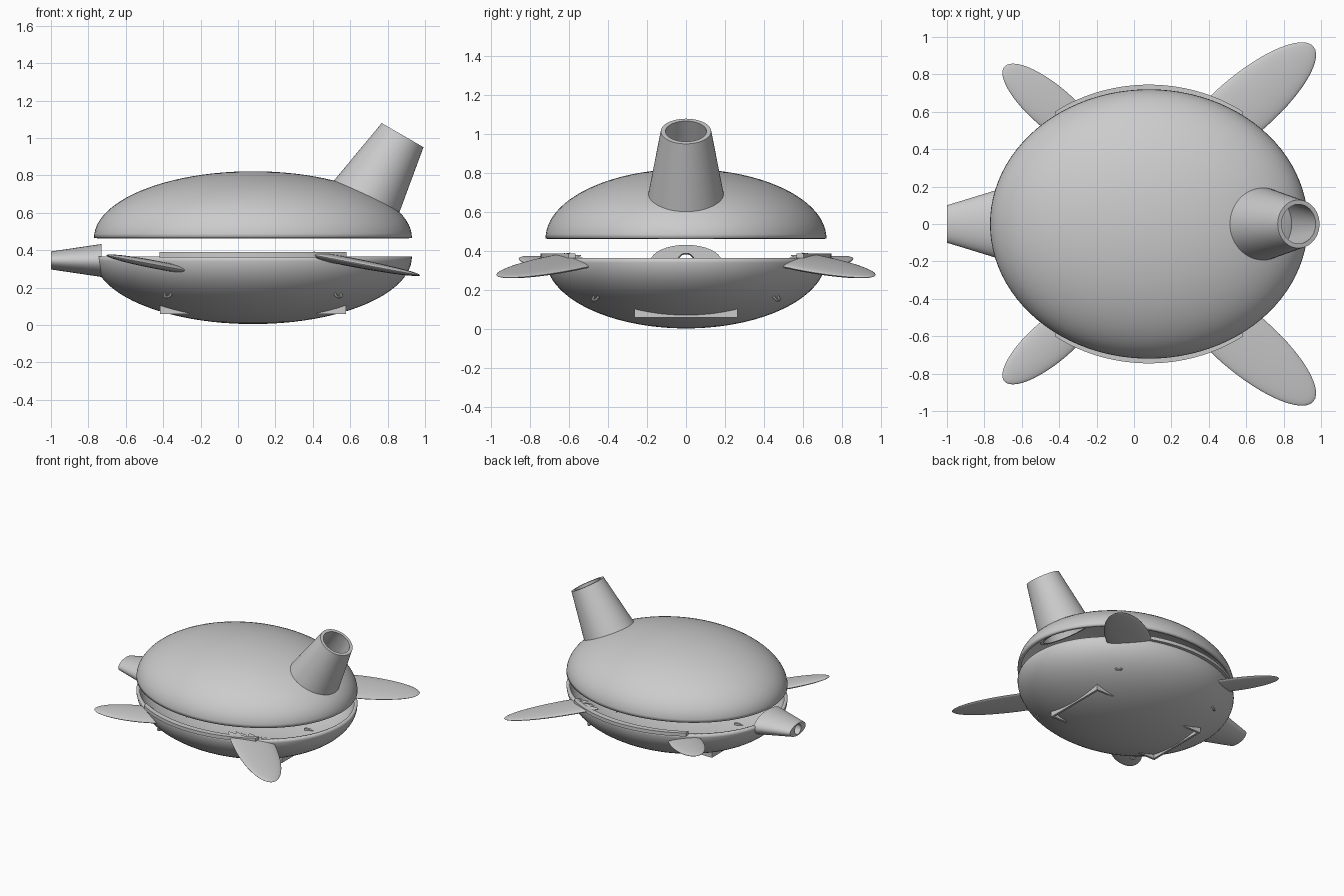
import bpy, bmesh, math
from mathutils import Matrix, Vector

cube = bpy.data.objects.get("Cube")
if cube:
    bpy.data.objects.remove(cube, do_unlink=True)

grey = bpy.data.materials.new("plain grey")
grey.use_nodes = True
grey.diffuse_color = (0.6, 0.6, 0.6, 1)
grey.node_tree.nodes["Principled BSDF"].inputs["Base Color"].default_value = (0.6, 0.6, 0.6, 1)

CX, RX, RY = 0.08, 0.85, 0.72   # body centre and radii


def finish(name, bm, angle=35):
    bmesh.ops.recalc_face_normals(bm, faces=bm.faces)
    mesh = bpy.data.meshes.new(name)
    bm.to_mesh(mesh)
    bm.free()
    mesh.materials.append(grey)
    obj = bpy.data.objects.new(name, mesh)
    bpy.context.collection.objects.link(obj)
    bpy.ops.object.select_all(action='DESELECT')
    bpy.context.view_layer.objects.active = obj
    obj.select_set(True)
    bpy.ops.object.shade_smooth_by_angle(angle=math.radians(angle))
    return obj


def sphere(segments=64, rings=32):
    bm = bmesh.new()
    bmesh.ops.create_uvsphere(bm, u_segments=segments, v_segments=rings, radius=1)
    return bm


def half_shell(name, side, z, height):
    bm = sphere(96, 48)
    bmesh.ops.delete(bm, geom=[v for v in bm.verts if v.co.z * side < -0.001], context='VERTS')
    bmesh.ops.transform(bm, verts=bm.verts, matrix=Matrix.Translation((CX, 0, z))
                        @ Matrix.Diagonal((RX, RY, height, 1)))
    obj = finish(name, bm)
    solid = obj.modifiers.new("wall", 'SOLIDIFY')
    solid.thickness = 0.025
    solid.offset = -1


def tube(name, matrix, rings, count=64):
    """Closed loop of (y radius, x radius, height) sections: outside up, inside down."""
    bm = bmesh.new()
    loops = []
    for ra, rb, h in rings:
        loops.append([bm.verts.new(matrix @ Vector((ra * math.cos(t), rb * math.sin(t), h)))
                      for t in (math.tau * i / count for i in range(count))])
    for a, b in zip(loops, loops[1:] + loops[:1]):
        for i in range(count):
            j = (i + 1) % count
            bm.faces.new((a[i], a[j], b[j], b[i]))
    return finish(name, bm)


def fin(name, centre, angle, radii):
    bm = sphere(48, 24)
    bmesh.ops.transform(bm, verts=bm.verts, matrix=Matrix.Translation(centre)
                        @ Matrix.Rotation(math.radians(10.8), 4, 'Y')
                        @ Matrix.Rotation(math.radians(angle), 4, 'Z')
                        @ Matrix.Diagonal((*radii, 1)))
    # trim the root that would lie inside the body
    inside = [v for v in bm.verts
              if ((v.co.x - CX) / RX) ** 2 + (v.co.y / RY) ** 2 < 0.8]
    bmesh.ops.delete(bm, geom=inside, context='VERTS')
    bmesh.ops.holes_fill(bm, edges=[e for e in bm.edges if e.is_boundary], sides=0)
    finish(name, bm)


def box(bm, lo, hi):
    lo, hi = Vector(lo), Vector(hi)
    bmesh.ops.create_cube(bm, size=1, matrix=Matrix.Translation((lo + hi) / 2)
                          @ Matrix.Diagonal((*(hi - lo), 1)))


# Body halves, open towards each other
half_shell("upper_shell", 1, 0.465, 0.357)
half_shell("lower_shell", -1, 0.365, 0.36)

# Neck, tilted forward
neck = Matrix.Translation((0.88, 0, 1.015)) @ Matrix.Rotation(math.radians(30), 4, 'Y')
tube("neck", neck, [(0.206, 0.206, -0.45), (0.129, 0.129, 0),
                    (0.105, 0.105, 0), (0.18, 0.18, -0.45)])

# Tail, a flattened cone with a round bore
tail = Matrix.Translation((-0.73, 0, 0.345)) @ Matrix.Rotation(math.radians(-90), 4, 'Y')
tube("tail", tail, [(0.088, 0.183, 0), (0.048, 0.1, 0.27),
                    (0.04, 0.04, 0.27), (0.045, 0.045, 0)])

for side, label in ((1, "left"), (-1, "right")):
    # Flippers
    fin("front_fin_" + label, (0.584, side * 0.627, 0.34), side * 40, (0.5, 0.162, 0.024))
    fin("rear_fin_" + label, (-0.438, side * 0.622, 0.322), side * 140, (0.34, 0.115, 0.022))

    # Raised curved lip along each flank
    bm = bmesh.new()
    rows = []
    for i in range(33):
        x = -0.5 + i / 32
        s = math.sqrt(1 - (x / RX) ** 2)
        rows.append([bm.verts.new((CX + x, side * r * s, z))
                     for r, z in ((0.745, 0.362), (0.745, 0.39), (0.7, 0.39), (0.7, 0.362))])
    for a, b in zip(rows, rows[1:]):
        for i in range(4):
            bm.faces.new((a[i], a[(i + 1) % 4], b[(i + 1) % 4], b[i]))
    bm.faces.new(rows[0])
    bm.faces.new(rows[-1])
    finish("flank_lip_" + label, bm)

for end, label in ((1, "front"), (-1, "rear")):
    # Bracket feet with short returns at both ends
    bm = bmesh.new()
    xs = sorted((CX + end * 0.48, CX + end * 0.497))
    box(bm, (xs[0], -0.265, 0.06), (xs[1], 0.265, 0.1))
    xr = sorted((CX + end * 0.34, CX + end * 0.497))
    for side in (1, -1):
        ys = sorted((side * 0.248, side * 0.265))
        box(bm, (xr[0], ys[0], 0.06), (xr[1], ys[1], 0.105))
    finish(label + "_foot", bm)

    # Small eyelets on the underside
    for side, hand in ((1, "left"), (-1, "right")):
        place = Vector((CX + end * 0.455, side * 0.462, 0.165))
        normal = Vector((end * 0.455 / RX ** 2, side * 0.462 / RY ** 2, -0.2 / 0.36 ** 2)).normalized()
        axis = normal.cross(Vector((0, 0, 1))).normalized()
        up = axis.cross(normal)
        frame = Matrix((axis, normal, up)).transposed().to_4x4()
        bm = bmesh.new()
        loops = [[bm.verts.new(Matrix.Translation(place) @ frame @ Vector((
            (0.02 + 0.007 * math.cos(b)) * math.cos(a),
            (0.02 + 0.007 * math.cos(b)) * math.sin(a), 0.007 * math.sin(b))))
            for b in (math.tau * k / 8 for k in range(8))]
            for a in (math.tau * k / 20 for k in range(20))]
        for i in range(20):
            p, q = loops[i], loops[(i + 1) % 20]
            for k in range(8):
                m = (k + 1) % 8
                bm.faces.new((p[k], p[m], q[m], q[k]))
        finish(label + "_eyelet_" + hand, bm)
